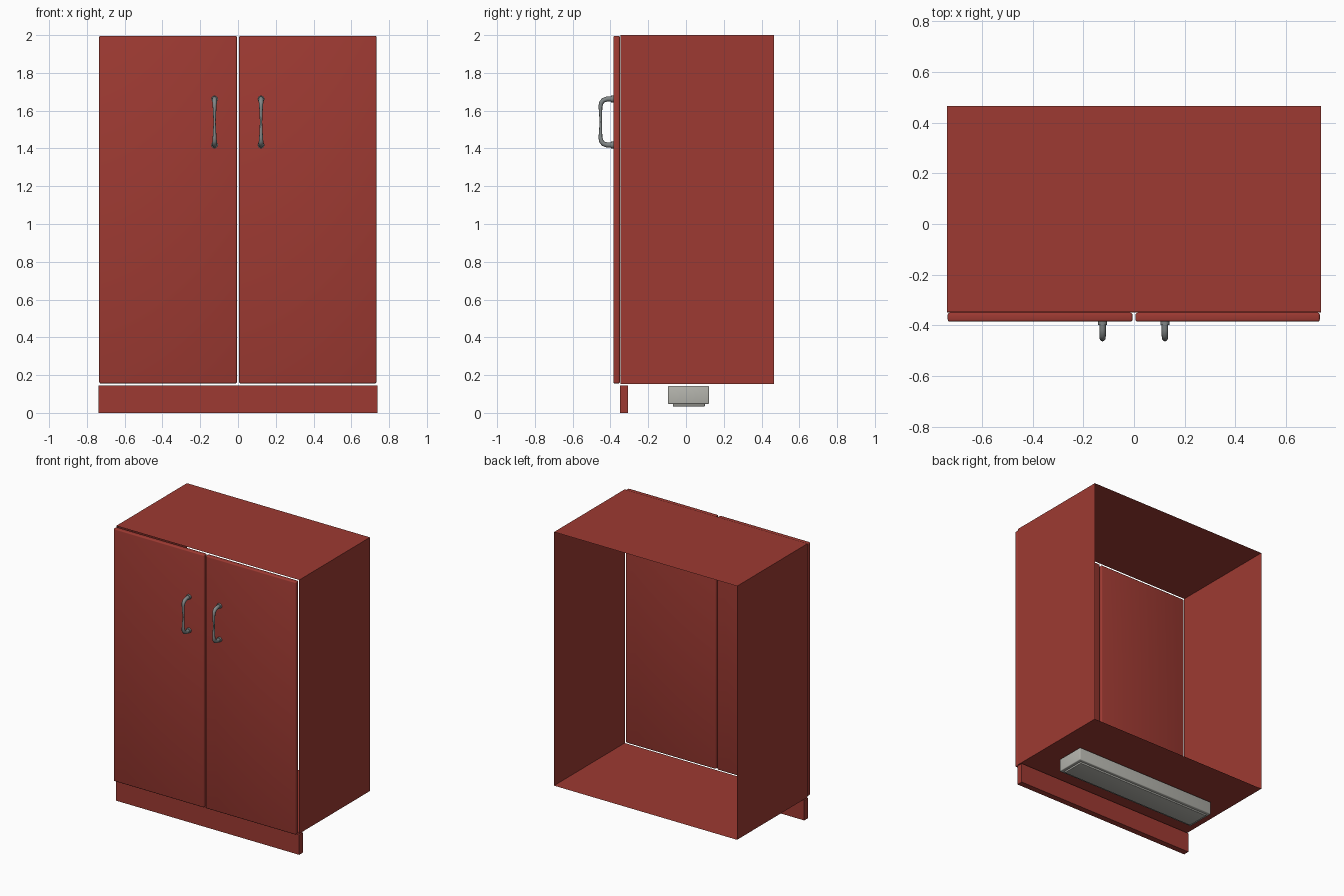
import bpy, bmesh, math
from mathutils import Vector

if "Cube" in bpy.data.objects:
    bpy.data.objects.remove(bpy.data.objects["Cube"])


def material(name, col):
    m = bpy.data.materials.new(name)
    m.diffuse_color = (*col, 1)
    m.use_nodes = True
    m.node_tree.nodes["Principled BSDF"].inputs["Base Color"].default_value = m.diffuse_color
    return m


RED = material("red paint", (0.34, 0.042, 0.032))
STEEL = material("steel grey", (0.22, 0.24, 0.24))
LIGHT = material("pale grey", (0.46, 0.46, 0.42))


def finish(name, bm, mat, smooth=False):
    bmesh.ops.recalc_face_normals(bm, faces=bm.faces[:])
    me = bpy.data.meshes.new(name)
    bm.to_mesh(me)
    bm.free()
    ob = bpy.data.objects.new(name, me)
    bpy.context.collection.objects.link(ob)
    me.materials.append(mat)
    if smooth:
        bpy.ops.object.select_all(action='DESELECT')
        ob.select_set(True)
        bpy.context.view_layer.objects.active = ob
        bpy.ops.object.shade_smooth_by_angle(angle=math.radians(40))
    return ob


def cube_bm(lo, hi):
    bm = bmesh.new()
    bmesh.ops.create_cube(bm, size=1)
    for v in bm.verts:
        v.co = Vector([(lo[i] + hi[i]) / 2 + v.co[i] * (hi[i] - lo[i]) for i in range(3)])
    return bm


def box(name, lo, hi, mat, bevel=0):
    bm = cube_bm(lo, hi)
    if bevel:
        bmesh.ops.bevel(bm, geom=bm.edges[:], offset=bevel, segments=3,
                        profile=0.5, affect='EDGES')
    return finish(name, bm, mat, bevel > 0)


# carcass: thin shell, open at the front (behind the doors) and at the back
bm = cube_bm((-0.737, -0.348, 0.153), (0.737, 0.465, 2.0))
bm.normal_update()
bmesh.ops.delete(bm, geom=[f for f in bm.faces if abs(f.normal.y) > 0.5], context='FACES_ONLY')
finish("carcass", bm, RED)

# kick board under the doors
box("kick_board", (-0.738, -0.35, 0), (0.738, -0.306, 0.145), RED)

# lamp under the floor panel with its slightly lower lens
box("under_lamp_body", (-0.58, -0.095, 0.047), (0.58, 0.122, 0.142), LIGHT, 0.006)
box("under_lamp_lens", (-0.555, -0.07, 0.035), (0.555, 0.1, 0.06), LIGHT, 0.003)


def handle(name, x):
    # swept grip: (y, z, radius), thin in the middle
    path = [(-0.384, 1.662, 0.013), (-0.418, 1.662, 0.013), (-0.438, 1.655, 0.013),
            (-0.450, 1.640, 0.012), (-0.453, 1.620, 0.010), (-0.452, 1.580, 0.008),
            (-0.451, 1.540, 0.006), (-0.452, 1.500, 0.008), (-0.453, 1.460, 0.010),
            (-0.450, 1.440, 0.012), (-0.438, 1.425, 0.013), (-0.418, 1.418, 0.013),
            (-0.384, 1.418, 0.013)]
    bm = bmesh.new()
    rings, n = [], 12
    for i, (y, z, r) in enumerate(path):
        a, b = path[max(i - 1, 0)], path[min(i + 1, len(path) - 1)]
        t = Vector((0, b[0] - a[0], b[1] - a[1])).normalized()
        side = Vector((0, -t.z, t.y))
        rings.append([bm.verts.new(Vector((x, y, z)) + side * r * math.sin(k * math.tau / n)
                                   + Vector((r * math.cos(k * math.tau / n), 0, 0)))
                      for k in range(n)])
    for p, q in zip(rings, rings[1:]):
        for k in range(n):
            bm.faces.new((p[k], p[(k + 1) % n], q[(k + 1) % n], q[k]))
    # round flanges against the door
    for z in (1.662, 1.418):
        c0 = len(bm.verts)
        bmesh.ops.create_cone(bm, cap_ends=True, segments=16, radius1=0.018, radius2=0.018, depth=0.014)
        bm.verts.ensure_lookup_table()
        for v in bm.verts[c0:]:
            v.co = Vector((x + v.co.x, -0.391 + v.co.z, z + v.co.y))
    finish(name, bm, STEEL, True)


# two doors with rounded edges, each with a handle near the middle
box("left_door", (-0.735, -0.385, 0.156), (-0.006, -0.35, 1.996), RED, 0.008)
box("right_door", (0.006, -0.385, 0.156), (0.733, -0.35, 1.996), RED, 0.008)
handle("left_handle", -0.124)
handle("right_handle", 0.122)
